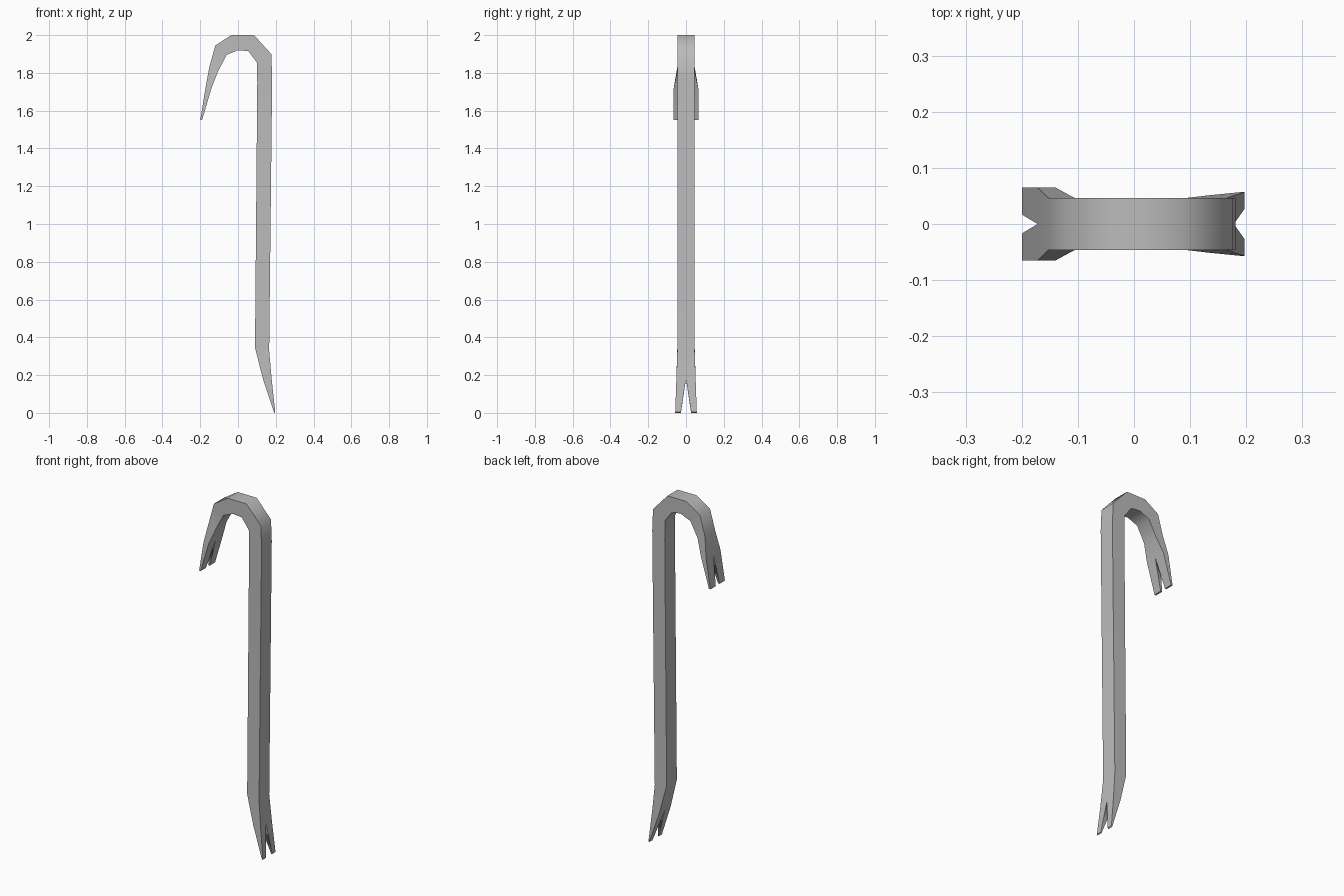
import bpy
import bmesh
import math

cube = bpy.data.objects.get("Cube")
if cube:
    bpy.data.objects.remove(cube, do_unlink=True)

steel = bpy.data.materials.new("grey steel")
steel.use_nodes = True
colour = (0.5, 0.5, 0.5, 1)
steel.diffuse_color = colour
steel.node_tree.nodes["Principled BSDF"].inputs["Base Color"].default_value = colour

# Stations along the bar: outer (x, z), inner (x, z), half width, half slot
BAR = 0.046
stations = [
    ((-0.20, 1.55), (-0.19, 1.55), 0.065, 0.017),   # hook claw tip
    ((-0.172, 1.72), (-0.14, 1.72), 0.065, 0),      # hook slot end
    ((-0.152, 1.83), (-0.105, 1.81), BAR, 0),
    ((-0.12, 1.945), (-0.06, 1.895), BAR, 0),
    ((-0.035, 2.0), (0.0, 1.92), BAR, 0),           # top of the bend
    ((0.085, 2.0), (0.055, 1.915), BAR, 0),
    ((0.176, 1.9), (0.10, 1.855), BAR, 0),
    ((0.181, 1.78), (0.102, 1.75), BAR, 0),         # shaft
    ((0.165, 0.33), (0.09, 0.345), BAR, 0),
    ((0.178, 0.18), (0.132, 0.18), 0.051, 0),       # foot slot end
    ((0.197, 0.005), (0.192, 0), 0.057, 0.027),     # foot claw tip
]

# Loft one half of the bar, leaving the centre plane open except at the slots
bm = bmesh.new()
rings = []
for (ox, oz), (ix, iz), wide, slot in stations:
    points = [(ox, slot, oz), (ox, wide, oz), (ix, wide, iz), (ix, slot, iz)]
    rings.append([bm.verts.new(p) for p in points])
for i, (a, b) in enumerate(zip(rings, rings[1:])):
    slotted = stations[i][3] or stations[i + 1][3]
    for k in range(4 if slotted else 3):
        n = (k + 1) % 4
        bm.faces.new((a[k], a[n], b[n], b[k]))
bm.faces.new(rings[0])
bm.faces.new(rings[-1])
bmesh.ops.recalc_face_normals(bm, faces=bm.faces)
# The half is open, so make sure the wide side faces outwards
side = max(bm.faces, key=lambda f: f.calc_center_median().y)
if side.normal.y < 0:
    bmesh.ops.reverse_faces(bm, faces=bm.faces)

mesh = bpy.data.meshes.new("pry_bar")
bm.to_mesh(mesh)
bm.free()
mesh.materials.append(steel)
bar = bpy.data.objects.new("pry_bar", mesh)
bpy.context.collection.objects.link(bar)

bpy.ops.object.select_all(action="DESELECT")
bar.select_set(True)
bpy.context.view_layer.objects.active = bar
bpy.ops.object.shade_smooth_by_angle(angle=math.radians(50))

# Mirror the half across the centre plane
mirror = bar.modifiers.new("mirror", "MIRROR")
mirror.use_axis = (False, True, False)
mirror.merge_threshold = 0.0005
